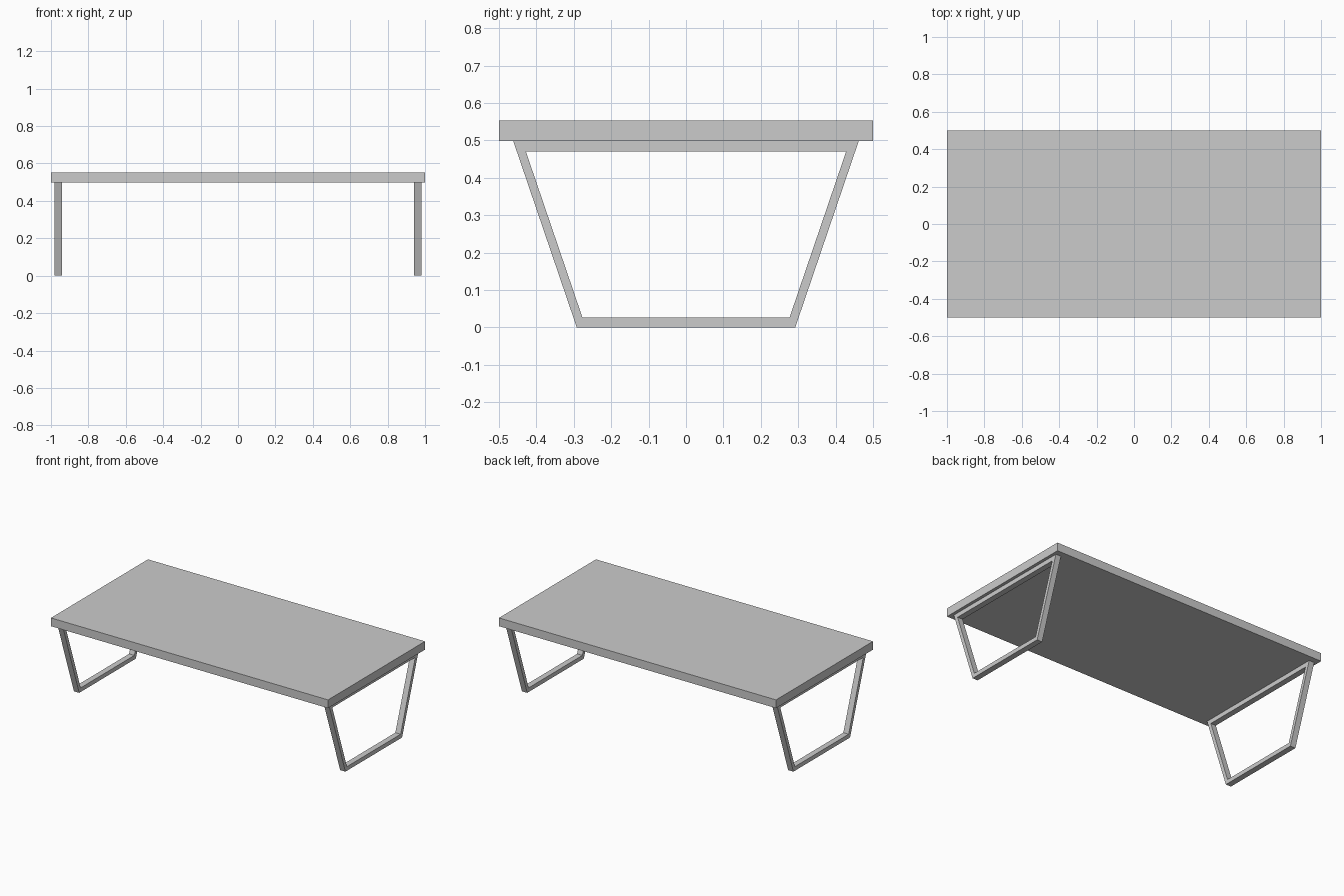
import bpy, bmesh

if "Cube" in bpy.data.objects:
    bpy.data.objects.remove(bpy.data.objects["Cube"])


def new_object(name, bm):
    bmesh.ops.recalc_face_normals(bm, faces=bm.faces)
    mesh = bpy.data.meshes.new(name)
    bm.to_mesh(mesh)
    bm.free()
    obj = bpy.data.objects.new(name, mesh)
    bpy.context.collection.objects.link(obj)
    return obj


def trapezoid(top_half, top_z, bottom_half, bottom_z):
    return [(-bottom_half, bottom_z), (bottom_half, bottom_z),
            (top_half, top_z), (-top_half, top_z)]


def leg_frame(name, x0, x1):
    # Closed trapezoid loop of flat bar, extruded along x
    outer = trapezoid(0.462, 0.499, 0.292, 0.0)
    inner = trapezoid(0.428, 0.47, 0.277, 0.027)
    bm = bmesh.new()
    o = [bm.verts.new((x0, y, z)) for y, z in outer]
    i = [bm.verts.new((x0, y, z)) for y, z in inner]
    for a in range(4):
        b = (a + 1) % 4
        bm.faces.new((o[a], o[b], i[b], i[a]))
    ext = bmesh.ops.extrude_face_region(bm, geom=bm.faces[:])
    moved = [v for v in ext["geom"] if isinstance(v, bmesh.types.BMVert)]
    bmesh.ops.translate(bm, verts=moved, vec=(x1 - x0, 0, 0))
    # Keep both side walls of the bar
    caps = {round(sum(v.co.x for v in f.verts) / 4, 4) for f in bm.faces}
    if round(x0, 4) not in caps:
        for a in range(4):
            b = (a + 1) % 4
            bm.faces.new((o[a], o[b], i[b], i[a]))
    return new_object(name, bm)


# Table top slab
bm = bmesh.new()
bmesh.ops.create_cube(bm, size=1)
bmesh.ops.scale(bm, vec=(2.0, 1.0, 0.054), verts=bm.verts)
bmesh.ops.translate(bm, vec=(0, 0, 0.526), verts=bm.verts)
new_object("table_top", bm)

# Leg frames at both ends
for side, sign in (("left", -1), ("right", 1)):
    leg_frame(side + "_leg_frame", sign * 0.942, sign * 0.98)
